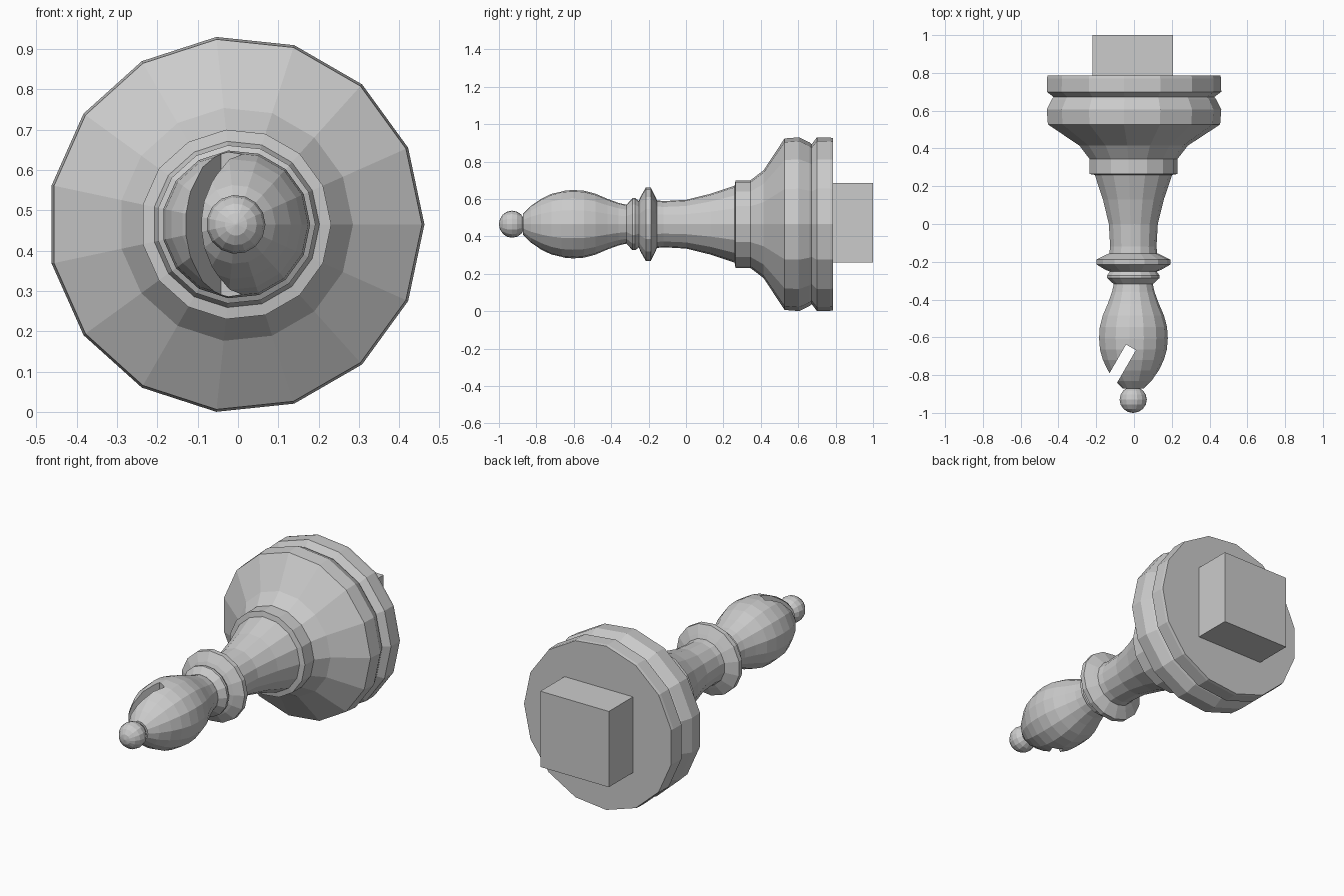
import bpy, bmesh, math
from mathutils import Matrix

if "Cube" in bpy.data.objects:
    bpy.data.objects.remove(bpy.data.objects["Cube"])

SIDES = 15
CX, CZ = -0.005, 0.465   # turning axis, parallel to y


def add_object(name, bm):
    bmesh.ops.recalc_face_normals(bm, faces=bm.faces)
    mesh = bpy.data.meshes.new(name)
    bm.to_mesh(mesh)
    bm.free()
    obj = bpy.data.objects.new(name, mesh)
    bpy.context.collection.objects.link(obj)
    return obj


def lathe(name, profile):
    """Closed flat-faced turning around the y axis from (y, radius) points."""
    bm = bmesh.new()
    rings = []
    for y, r in profile:
        angles = [2 * math.pi * i / SIDES for i in range(SIDES)]
        rings.append([bm.verts.new((CX + r * math.cos(a), y, CZ + r * math.sin(a)))
                      for a in angles])
    for a, b in zip(rings, rings[1:]):
        for i in range(SIDES):
            j = (i + 1) % SIDES
            bm.faces.new((a[i], a[j], b[j], b[i]))
    bm.faces.new(rings[0])
    bm.faces.new(rings[-1])
    return add_object(name, bm)


def box(name, center, size, angle=0):
    bm = bmesh.new()
    bmesh.ops.create_cube(bm, size=1, matrix=Matrix.Translation(center)
                          @ Matrix.Rotation(angle, 4, 'Z') @ Matrix.Diagonal((*size, 1)))
    return add_object(name, bm)


# square peg under the base
box("base_peg", (-0.007, 0.88, 0.472), (0.426, 0.24, 0.426))

# base, stem and collars
lathe("turned_base_and_stem", [
    (0.785, 0.463), (0.77, 0.466), (0.70, 0.467), (0.672, 0.43), (0.66, 0.44),
    (0.605, 0.467), (0.527, 0.461), (0.415, 0.29), (0.345, 0.236), (0.265, 0.236),
    (0.26, 0.207), (0.13, 0.163), (0.0, 0.131), (-0.12, 0.124), (-0.155, 0.128),
    (-0.165, 0.15), (-0.188, 0.197), (-0.215, 0.197), (-0.243, 0.148),
    (-0.252, 0.125), (-0.272, 0.14), (-0.286, 0.14), (-0.318, 0.105)])

# teardrop head with its slanted slot
head = lathe("head", [
    (-0.316, 0.104), (-0.36, 0.114), (-0.42, 0.136), (-0.485, 0.164), (-0.545, 0.18),
    (-0.605, 0.184), (-0.665, 0.179), (-0.72, 0.163), (-0.775, 0.136),
    (-0.83, 0.098), (-0.872, 0.055)])
slope = math.radians(60)
tip = (-0.016, -0.653)
half = 0.2
cutter = box("slot_cutter", (tip[0] - half * math.cos(slope), tip[1] - half * math.sin(slope), CZ),
             (2 * half, 0.06, 1), slope)
cutter.hide_render = True
slot = head.modifiers.new("slot", 'BOOLEAN')
slot.operation = 'DIFFERENCE'
slot.solver = 'EXACT'
slot.object = cutter
bpy.context.view_layer.objects.active = head
bpy.ops.object.modifier_apply(modifier="slot")
bpy.data.objects.remove(cutter)

# ball finial
lathe("finial_ball", [(-0.93 + 0.07 * math.cos(t), max(0.002, 0.073 * math.sin(t)))
                      for t in (math.pi * i / 8 for i in range(9))])
